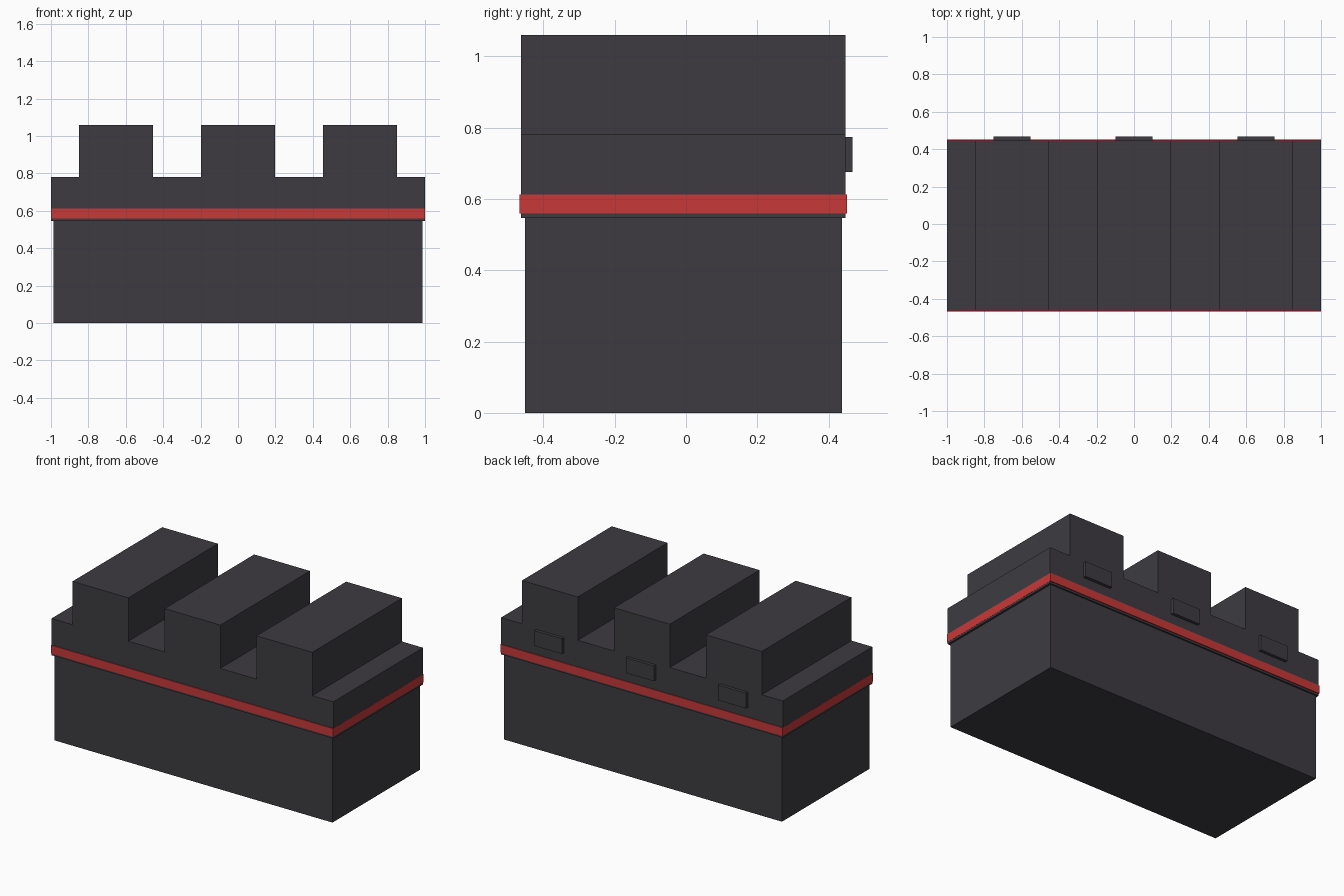
import bpy
import bmesh

if "Cube" in bpy.data.objects:
    bpy.data.objects.remove(bpy.data.objects["Cube"])


def material(name, rgb):
    m = bpy.data.materials.new(name)
    m.diffuse_color = (*rgb, 1)
    m.use_nodes = True
    m.node_tree.nodes["Principled BSDF"].inputs["Base Color"].default_value = m.diffuse_color
    return m


dark = material("charcoal", (0.047, 0.044, 0.053))
red = material("red", (0.58, 0.04, 0.04))


def extrude_profile(name, points, y0, y1, mat):
    """Extrude a closed x-z outline from y0 to y1."""
    bm = bmesh.new()
    face = bm.faces.new([bm.verts.new((x, y0, z)) for x, z in points])
    ext = bmesh.ops.extrude_face_region(bm, geom=[face])
    verts = [g for g in ext["geom"] if isinstance(g, bmesh.types.BMVert)]
    bmesh.ops.translate(bm, verts=verts, vec=(0, y1 - y0, 0))
    bmesh.ops.recalc_face_normals(bm, faces=bm.faces)
    mesh = bpy.data.meshes.new(name)
    bm.to_mesh(mesh)
    bm.free()
    mesh.materials.append(mat)
    obj = bpy.data.objects.new(name, mesh)
    bpy.context.collection.objects.link(obj)
    return obj


def box(name, x0, x1, y0, y1, z0, z1, mat):
    return extrude_profile(name, [(x0, z0), (x1, z0), (x1, z1), (x0, z1)], y0, y1, mat)


CENTRES = (-0.653, 0.0, 0.653)
FRONT, BACK = -0.462, 0.447

# Plain lower block
box("lower_wall", -0.987, 0.987, -0.452, 0.437, 0, 0.546, dark)

# Upper block with three battlements, as one stepped profile
outline = [(1.0, 0.546), (-1.0, 0.546), (-1.0, 0.782)]
for c in CENTRES:
    a, b = c - 0.198, c + 0.198
    outline += [(a, 0.782), (a, 1.06), (b, 1.06), (b, 0.782)]
outline.append((1.0, 0.782))
extrude_profile("battlement", outline, FRONT, BACK, dark)

# Red band around the upper block
box("red_band", -1.001, 1.001, FRONT - 0.005, BACK + 0.005, 0.559, 0.612, red)

# Small raised plates on the back, one below each battlement
for i, c in enumerate(CENTRES):
    box(f"back_plate_{i + 1}", c - 0.099, c + 0.099, BACK - 0.01, 0.467, 0.675, 0.773, dark)
